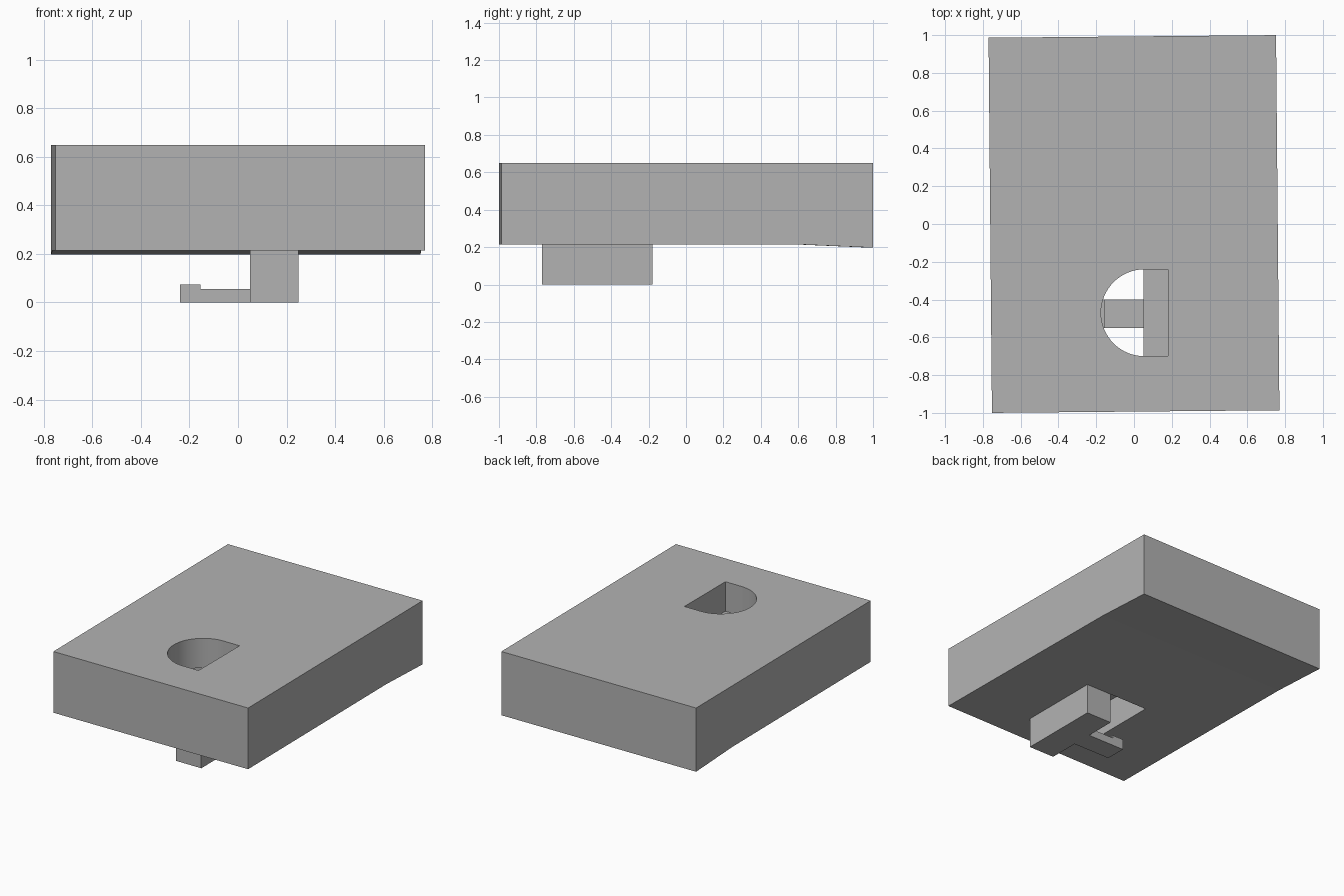
import bpy
import bmesh
import math
from mathutils import Matrix

if "Cube" in bpy.data.objects:
    bpy.data.objects.remove(bpy.data.objects["Cube"], do_unlink=True)

grey = bpy.data.materials.new("plain grey")
grey.use_nodes = True
grey.diffuse_color = (0.45, 0.45, 0.45, 1)
grey.node_tree.nodes["Principled BSDF"].inputs["Base Color"].default_value = grey.diffuse_color


def extrude(name, points, vec):
    """Close a planar outline and extrude it along vec."""
    bm = bmesh.new()
    face = bm.faces.new([bm.verts.new(p) for p in points])
    top = bmesh.ops.extrude_face_region(bm, geom=[face])["geom"]
    bmesh.ops.translate(bm, vec=vec, verts=[v for v in top if isinstance(v, bmesh.types.BMVert)])
    bmesh.ops.recalc_face_normals(bm, faces=bm.faces)
    mesh = bpy.data.meshes.new(name)
    bm.to_mesh(mesh)
    bm.free()
    mesh.materials.append(grey)
    obj = bpy.data.objects.new(name, mesh)
    bpy.context.collection.objects.link(obj)
    return obj


def side_profile(name, xz, y0, y1):
    return extrude(name, [(x, y0, z) for x, z in xz], (0, y1 - y0, 0))


def box(name, x0, x1, y0, y1, z0, z1):
    return side_profile(name, [(x0, z0), (x1, z0), (x1, z1), (x0, z1)], y0, y1)


def cut(obj, cutter):
    cutter.hide_render = True
    mod = obj.modifiers.new("cut", 'BOOLEAN')
    mod.operation = 'DIFFERENCE'
    mod.solver = 'EXACT'
    mod.object = cutter
    bpy.context.view_layer.objects.active = obj
    bpy.ops.object.modifier_apply(modifier=mod.name)
    bpy.data.objects.remove(cutter, do_unlink=True)


# Thick slab, slightly turned, with the underside sloping down at the back
w, d = 0.761, 0.993
outline = [(-d, 0.215), (0.58, 0.215), (d, 0.197), (d, 0.65), (-d, 0.65)]
slab = extrude("slab", [(-w, y, z) for y, z in outline], (2 * w, 0, 0))
slab.data.transform(Matrix.Rotation(0.009, 4, 'Z'))

# Rectangular pocket in the underside
ceiling = 0.44
cut(slab, box("pocket_cutter", -0.25, 0.25, -0.77, -0.18, 0.1, ceiling))

# D-shaped opening through the top into the pocket
cx, cy, r, n = 0.055, -0.47, 0.23, 32
arc = [(cx - r * math.sin(math.pi * i / n), cy + r * math.cos(math.pi * i / n)) for i in range(n + 1)]
d_shape = arc + [(0.18, cy - r), (0.18, cy + r)]
cut(slab, extrude("opening_cutter", [(x, y, 0.35) for x, y in d_shape], (0, 0, 0.5)))

# Block seated in the pocket and hanging below the slab
block = box("hanging_block", 0.05, 0.25, -0.77, -0.18, 0, ceiling)

# Thin arm with a raised lip at its tip
arm = side_profile("hooked_arm", [(0.05, 0), (0.05, 0.055), (-0.155, 0.055),
                                  (-0.155, 0.075), (-0.24, 0.075), (-0.24, 0)], -0.55, -0.40)

# Smooth the curved wall, keep corners sharp
bpy.ops.object.select_all(action='DESELECT')
slab.select_set(True)
bpy.context.view_layer.objects.active = slab
bpy.ops.object.shade_smooth_by_angle(angle=math.radians(20))
# The slight underside bend stays a crisp crease
for poly in slab.data.polygons:
    if abs(poly.normal.z) > 0.9:
        poly.use_smooth = False
